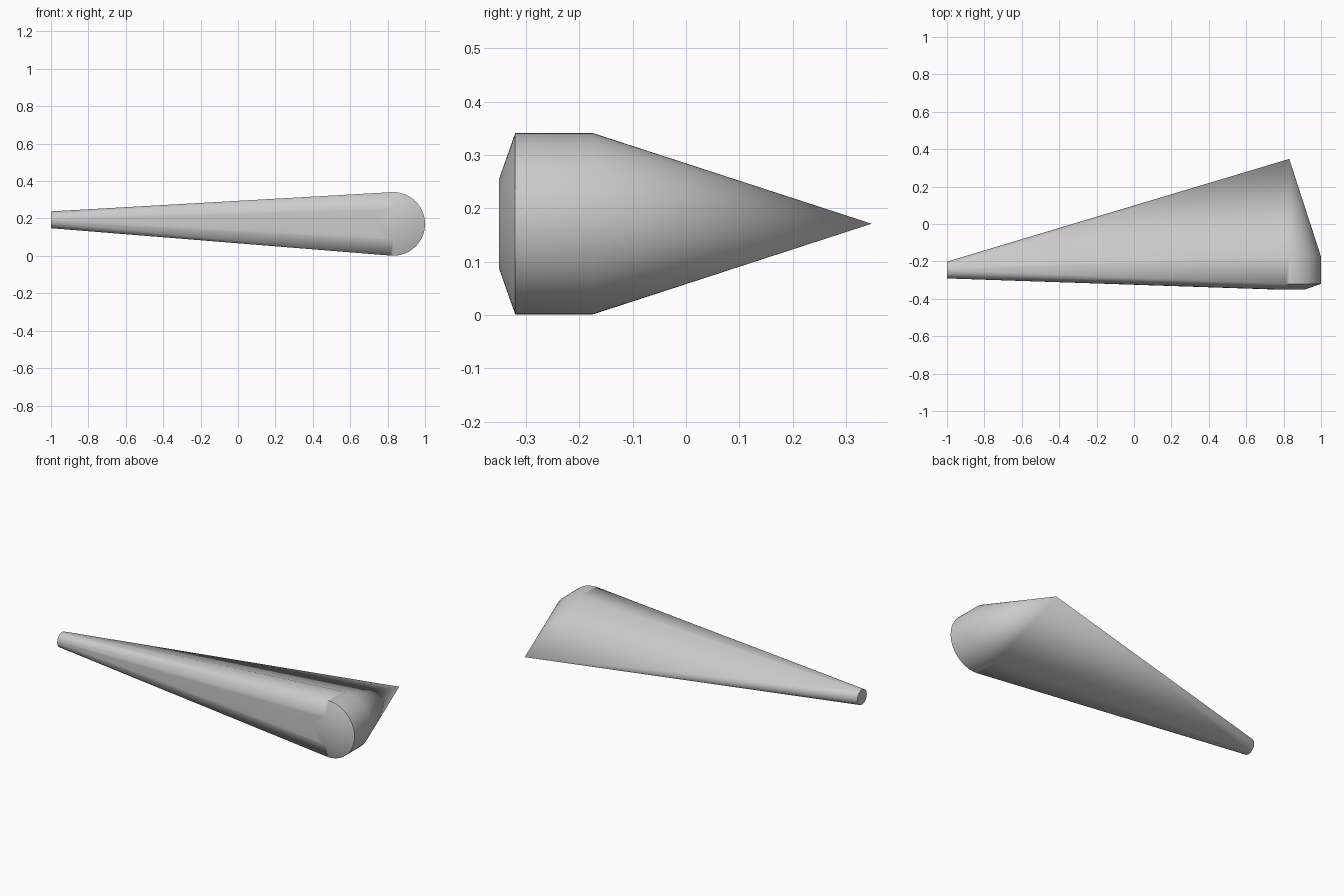
import bpy
import bmesh
from math import cos, sin, tau, radians
from mathutils import Vector

if "Cube" in bpy.data.objects:
    bpy.data.objects.remove(bpy.data.objects["Cube"])

SIDES = 64
HUB_X, HUB_Z = 0.83, 0.171


def ring(bm, centre, radius, axis):
    """Circle of vertices around the x or y axis."""
    for i in range(SIDES):
        a, b = radius * cos(tau * i / SIDES), radius * sin(tau * i / SIDES)
        offset = Vector((0, a, b)) if axis == "X" else Vector((a, 0, b))
        bm.verts.new(Vector(centre) + offset)


bm = bmesh.new()
# Chamfered round hub: small front face, then the full-width drum
for y, radius in ((-0.35, 0.085), (-0.32, 0.17), (-0.175, 0.17)):
    ring(bm, (HUB_X, y, HUB_Z), radius, "Y")
# Pointed back
bm.verts.new((HUB_X, 0.348, HUB_Z))
# Narrow round tip
ring(bm, (-1, -0.246, 0.193), 0.045, "X")

# Stretch one skin over the hub, point and tip
hull = bmesh.ops.convex_hull(bm, input=bm.verts[:])
loose = {g for g in hull["geom_interior"] + hull["geom_unused"]
         if isinstance(g, bmesh.types.BMVert)}
bmesh.ops.delete(bm, geom=list(loose), context="VERTS")
bmesh.ops.dissolve_limit(bm, angle_limit=radians(0.1),
                         verts=bm.verts[:], edges=bm.edges[:])
bmesh.ops.recalc_face_normals(bm, faces=bm.faces[:])

mesh = bpy.data.meshes.new("tapered_body")
bm.to_mesh(mesh)
bm.free()
body = bpy.data.objects.new("tapered_body", mesh)
bpy.context.collection.objects.link(body)

# Plain grey surface
grey = bpy.data.materials.new("light_grey")
grey.use_nodes = True
colour = (0.6, 0.6, 0.6, 1)
grey.diffuse_color = colour
grey.node_tree.nodes["Principled BSDF"].inputs["Base Color"].default_value = colour
mesh.materials.append(grey)

bpy.context.view_layer.objects.active = body
body.select_set(True)
bpy.ops.object.shade_smooth_by_angle(angle=radians(30))
